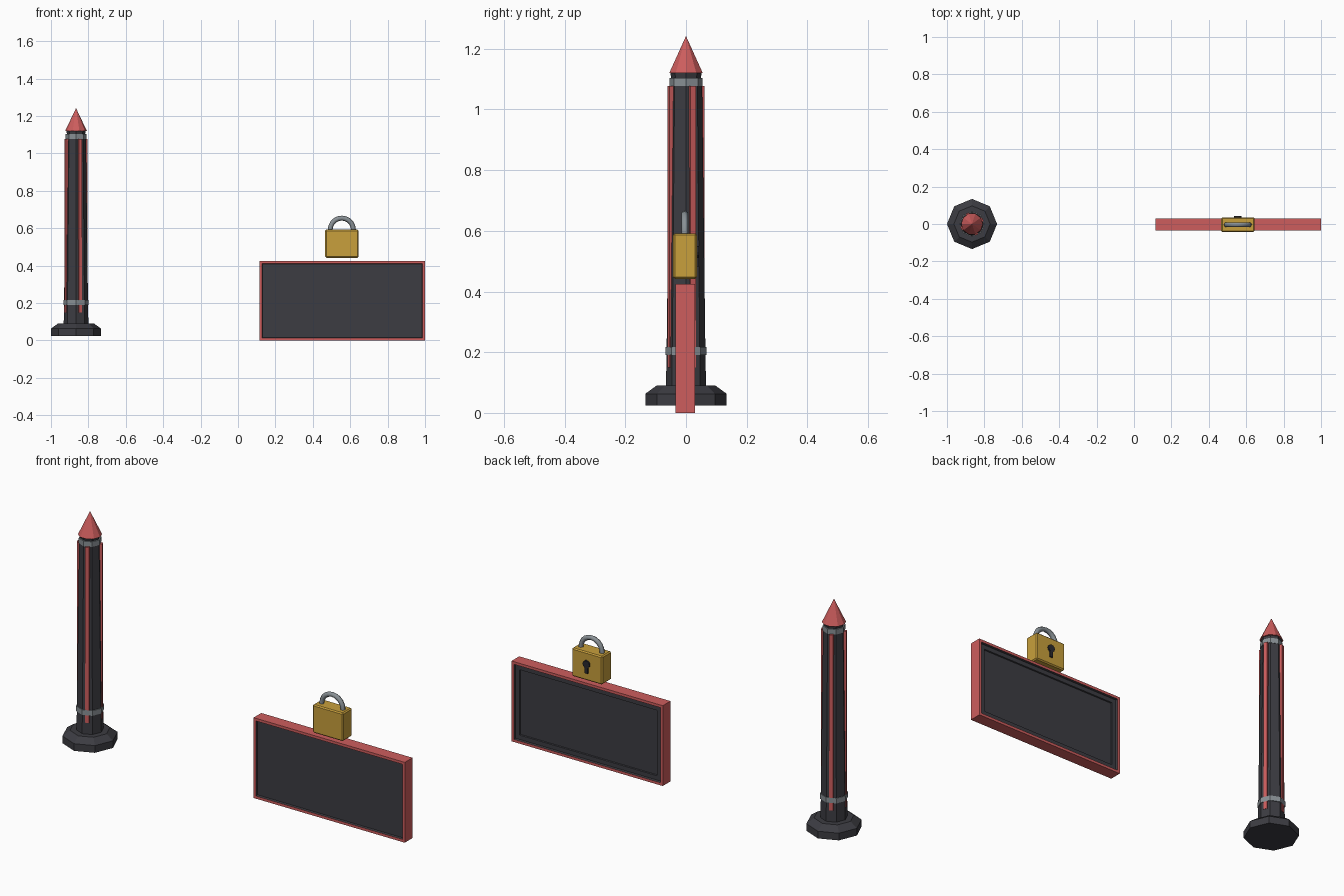
import bpy, bmesh
from math import pi, cos, sin, radians
from mathutils import Matrix, Vector

cube = bpy.data.objects.get("Cube")
if cube:
    bpy.data.objects.remove(cube, do_unlink=True)


def material(name, rgb):
    m = bpy.data.materials.new(name)
    m.use_nodes = True
    m.diffuse_color = (*rgb, 1)
    m.node_tree.nodes["Principled BSDF"].inputs["Base Color"].default_value = (*rgb, 1)
    return m


RED = material("soft red", (0.61, 0.11, 0.11))
DARK = material("charcoal", (0.045, 0.045, 0.054))
STEEL = material("steel grey", (0.25, 0.28, 0.30))
GOLD = material("brass gold", (0.58, 0.35, 0.045))
BLACK = material("keyhole black", (0.022, 0.022, 0.027))


def finish(name, bm, *mats):
    bmesh.ops.recalc_face_normals(bm, faces=bm.faces)
    mesh = bpy.data.meshes.new(name)
    bm.to_mesh(mesh)
    bm.free()
    ob = bpy.data.objects.new(name, mesh)
    bpy.context.collection.objects.link(ob)
    for m in mats:
        mesh.materials.append(m)
    return ob


def lathe(name, profile, mat, centre, sides=8):
    """Stack of polygon rings given as (radius, z); radius 0 makes a tip."""
    bm = bmesh.new()
    rings = []
    for r, z in profile:
        if r == 0:
            rings.append([bm.verts.new((centre, 0, z))] * sides)
        else:
            angles = [2 * pi * i / sides for i in range(sides)]
            rings.append([bm.verts.new((centre + r * cos(a), r * sin(a), z)) for a in angles])
    for low, high in zip(rings, rings[1:]):
        for i in range(sides):
            j = (i + 1) % sides
            quad = dict.fromkeys((low[i], low[j], high[j], high[i]))
            bm.faces.new(list(quad))
    for ring in (rings[0], rings[-1]):
        if ring[0] is not ring[1]:
            bm.faces.new(ring)
    return finish(name, bm, mat)


def box_mesh(lo, hi):
    lo, hi = Vector(lo), Vector(hi)
    bm = bmesh.new()
    size = Matrix.Diagonal((*(hi - lo), 1))
    bmesh.ops.create_cube(bm, size=1, matrix=Matrix.Translation((lo + hi) / 2) @ size)
    return bm


# Post: base, tapered shaft, bands, neck and pointed tip
POST_X = -0.866
lathe("post_base", [(0.134, 0.025), (0.134, 0.063), (0.097, 0.09)], DARK, POST_X)
lathe("post_shaft", [(0.066, 0.085), (0.064, 0.2), (0.053, 1.085)], DARK, POST_X)
lathe("lower_band", [(0.068, 0.19), (0.068, 0.217)], STEEL, POST_X)
lathe("upper_band", [(0.055, 1.077), (0.055, 1.104)], STEEL, POST_X)
lathe("post_neck", [(0.048, 1.1), (0.052, 1.122)], DARK, POST_X)
lathe("post_tip", [(0.058, 1.12), (0, 1.242)], RED, POST_X, 10)

# Four upright strips on alternate shaft faces
for k in range(4):
    bm = box_mesh((0.04, -0.01, 0.15), (0.0625, 0.01, 1.078))
    turn = Matrix.Rotation(radians(22.5 + 90 * k), 4, "Z")
    bm.transform(Matrix.Translation((POST_X, 0, 0)) @ turn)
    finish(f"post_strip_{k + 1}", bm, RED)

# Sign board: red frame with recessed dark panels on both faces
bm = box_mesh((0.115, -0.034, 0), (1, 0.03, 0.425))
bm.faces.ensure_lookup_table()
for facing in (-1, 1):
    face = next(f for f in bm.faces if f.normal.y * facing > 0.9 and f.calc_area() > 0.3)
    bmesh.ops.inset_region(bm, faces=[face], thickness=0.02)
    rim = bmesh.ops.inset_region(bm, faces=[face], thickness=0.004, depth=-0.01)
    for f in rim["faces"] + [face]:
        f.material_index = 1
    if facing > 0:
        # The back has a second stepped border
        for thick, deep in ((0.032, 0), (0.003, -0.006)):
            step = bmesh.ops.inset_region(bm, faces=[face], thickness=thick, depth=deep)
            for f in step["faces"] + [face]:
                f.material_index = 1
finish("sign_board", bm, RED, DARK)

# Padlock body with chamfered edges
LOCK_X, LOCK_Y = 0.555, -0.004
bm = box_mesh((0.466, -0.043, 0.442), (0.644, 0.036, 0.592))
bmesh.ops.bevel(bm, geom=bm.edges[:], offset=0.006, segments=1, affect="EDGES")
finish("padlock_body", bm, GOLD)

# Shackle: round bar swept through an arch
curve = bpy.data.curves.new("shackle_path", "CURVE")
curve.dimensions = "3D"
curve.bevel_depth = 0.013
curve.bevel_resolution = 1
arch = [(-0.062, 0.575)]
arch += [(-0.062 * cos(pi * i / 10), 0.592 + 0.062 * sin(pi * i / 10)) for i in range(11)]
arch += [(0.062, 0.575)]
path = curve.splines.new("POLY")
path.points.add(len(arch) - 1)
for point, (x, z) in zip(path.points, arch):
    point.co = (LOCK_X + x, LOCK_Y, z, 1)
curve.materials.append(STEEL)
shackle = bpy.data.objects.new("padlock_shackle", curve)
bpy.context.collection.objects.link(shackle)

# Keyhole plate on the back: round hole and flared slot
bm = bmesh.new()
bmesh.ops.create_cone(bm, cap_ends=True, segments=12, radius1=0.02, radius2=0.02, depth=0.009,
                      matrix=Matrix.Translation((LOCK_X, 0.039, 0.53)) @ Matrix.Rotation(pi / 2, 4, "X"))
finish("keyhole_round", bm, BLACK)
bm = box_mesh((LOCK_X - 0.009, 0.0345, 0.482), (LOCK_X + 0.009, 0.0425, 0.525))
finish("keyhole_slot", bm, BLACK)
